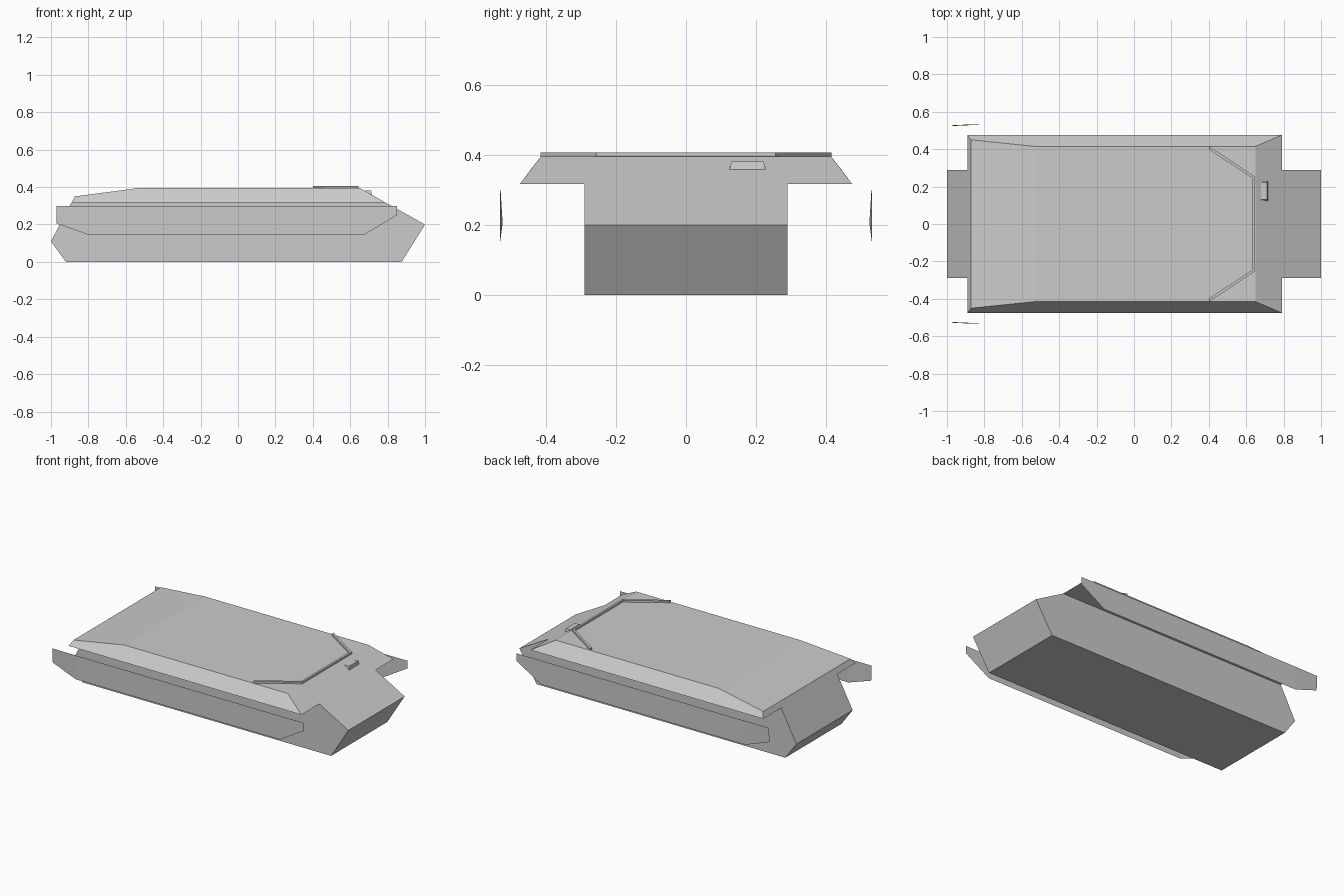
import bpy, bmesh

if "Cube" in bpy.data.objects:
    bpy.data.objects.remove(bpy.data.objects["Cube"])


def make_object(name, verts, faces, weld=False):
    me = bpy.data.meshes.new(name)
    me.from_pydata(verts, [], faces)
    bm = bmesh.new()
    bm.from_mesh(me)
    if weld:
        bmesh.ops.remove_doubles(bm, verts=bm.verts, dist=1e-5)
    bmesh.ops.recalc_face_normals(bm, faces=bm.faces)
    bm.to_mesh(me)
    bm.free()
    ob = bpy.data.objects.new(name, me)
    bpy.context.collection.objects.link(ob)
    return ob


def from_polygons(name, polys):
    verts, faces = [], []
    for p in polys:
        faces.append(list(range(len(verts), len(verts) + len(p))))
        verts += p
    return make_object(name, verts, faces, True)


def span(a, b):
    """Rectangle across the hull between two (x, half width, z) stations."""
    return [a, b, (b[0], -b[1], b[2]), (a[0], -a[1], a[2])]


def cross(points):
    """Polygon mirrored across y = 0."""
    return points + [(x, -y, z) for x, y, z in reversed(points)]


# Hull stations: narrow lower tub and wide sponsons, as (x, half width, z)
W = 0.29
tail, belly_r, belly_f, nose = (-1, W, .11), (-.92, W, 0), (.875, W, 0), (1, W, .2)
in_f, in_r = (.79, W, .3165), (-.89, W, .3165)
out_f, out_r = (.79, .475, .3165), (-.89, .475, .3165)
top_f, top_m, top_r = (.65, .415, .395), (-.53, .415, .395), (-.872, .45, .35)

polys = [
    cross([nose, in_f, out_f, top_f]),      # glacis
    cross([tail, in_r, out_r, top_r]),      # rear plate
    span(tail, belly_r), span(belly_r, belly_f), span(belly_f, nose),
    span(top_f, top_m), span(top_m, top_r),
]
for s in (1, -1):
    for side in ([tail, belly_r, belly_f, nose, in_f, in_r],   # tub side
                 [in_f, out_f, out_r, in_r],                   # sponson floor
                 [out_f, top_f, top_m],                        # sponson side
                 [out_f, top_m, out_r],
                 [out_r, top_m, top_r]):
        polys.append([(x, s * y, z) for x, y, z in side])
from_polygons("hull", polys)

# Thin side skirts, toed in slightly at the rear
skirt = [(-.97, .53, .30), (-.97, .524, .205), (-.80, .532, .145),
         (.675, .532, .145), (.85, .532, .25), (.85, .532, .30), (-.80, .532, .30)]
for s, name in ((1, "left_skirt"), (-1, "right_skirt")):
    make_object(name, [(x, s * y, z) for x, y, z in skirt],
                [(0, 1, 2, 6), (6, 2, 3, 4, 5)])

# Splash rail on the roof: thin strip following a chevron path
path = [((.40, .416), (.40, .398)), ((.643, .256), (.630, .248))]
path += [tuple((x, -y) for x, y in pair) for pair in reversed(path)]
verts = [(x, y, z) for pair in path for z in (.394, .407) for x, y in pair]
faces = [(0, 1, 3, 2), (12, 13, 15, 14)]
for i in range(3):
    a, b = 4 * i, 4 * i + 4
    for j, k in ((0, 1), (1, 3), (3, 2), (2, 0)):
        faces.append((a + j, a + k, b + k, b + j))
make_object("splash_rail", verts, faces)

# Driver periscope: small tapered wedge on the glacis
bottom = [(.68, .123), (.716, .123), (.716, .228), (.68, .228)]
top = [(.679, .13), (.712, .13), (.712, .222), (.679, .222)]
make_object("periscope",
            [(x, y, .355) for x, y in bottom] + [(x, y, .381) for x, y in top],
            [(0, 1, 2, 3), (4, 5, 6, 7)] +
            [(i, (i + 1) % 4, (i + 1) % 4 + 4, i + 4) for i in range(4)])
